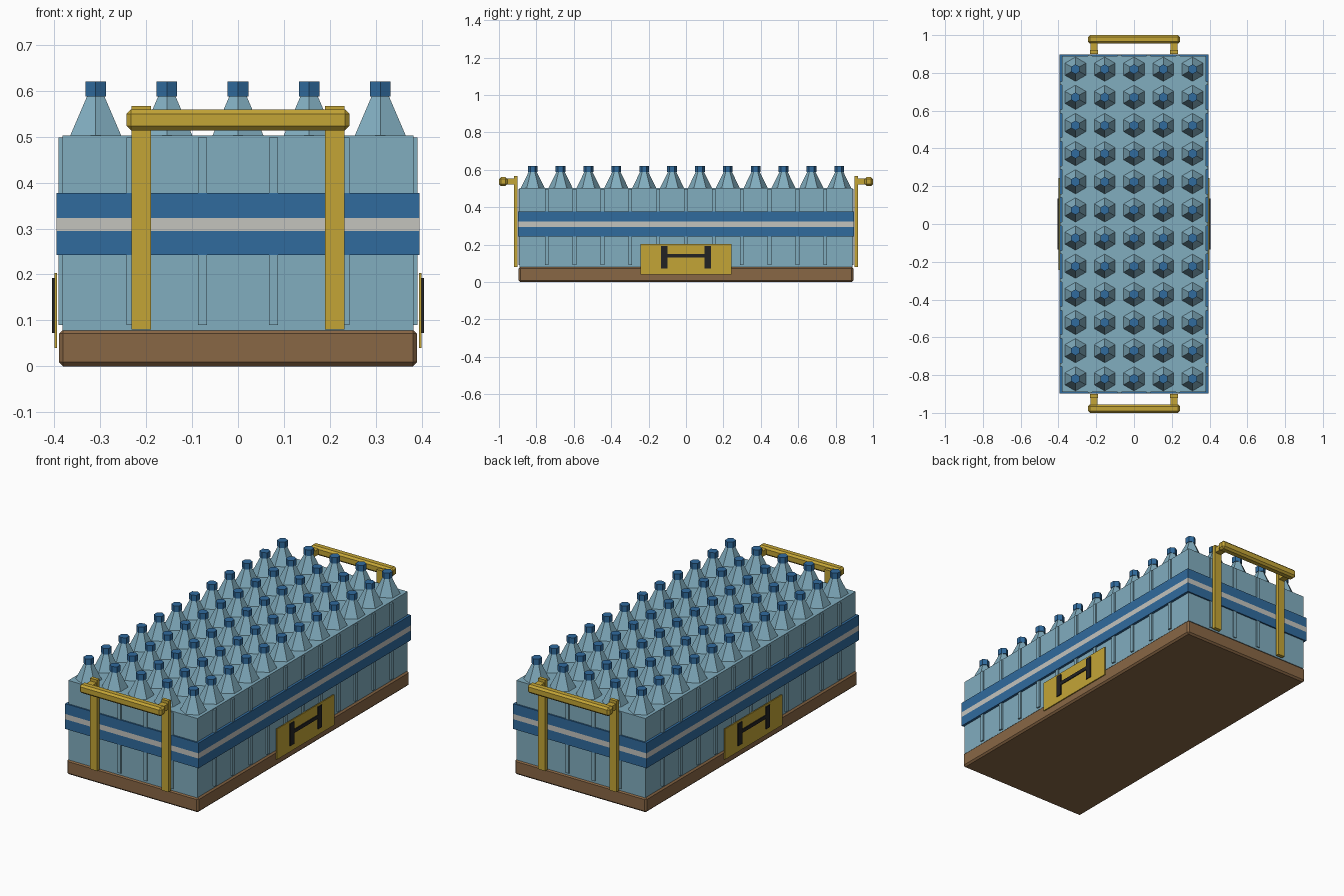
import bpy, bmesh, math
from mathutils import Matrix, Vector

if "Cube" in bpy.data.objects:
    bpy.data.objects.remove(bpy.data.objects["Cube"])


def material(name, rgb):
    m = bpy.data.materials.new(name)
    lin = [(c / 255 / 12.92) if c < 11 else ((c / 255 + 0.055) / 1.055) ** 2.4 for c in rgb]
    m.diffuse_color = (*lin, 1)
    m.use_nodes = True
    m.node_tree.nodes["Principled BSDF"].inputs["Base Color"].default_value = m.diffuse_color
    return m


PLASTIC = material("pale_blue_plastic", (129, 173, 191))
BLUE = material("label_blue", (48, 107, 158))
WHITE = material("stripe_grey_white", (196, 196, 190))
WOOD = material("brown_base", (137, 103, 69))
YELLOW = material("mustard_yellow", (196, 165, 54))
BLACK = material("black_marking", (34, 34, 36))


def finish(bm, name, mat):
    bmesh.ops.recalc_face_normals(bm, faces=bm.faces)
    me = bpy.data.meshes.new(name)
    bm.to_mesh(me)
    bm.free()
    me.materials.append(mat)
    ob = bpy.data.objects.new(name, me)
    bpy.context.collection.objects.link(ob)
    return ob


def add_box(bm, lo, hi):
    lo, hi = Vector(lo), Vector(hi)
    mat = Matrix.Translation((lo + hi) / 2) @ Matrix.Diagonal((*(hi - lo), 1))
    bmesh.ops.create_cube(bm, size=1, matrix=mat)


def boxes(name, mat, spans, bevel=0):
    bm = bmesh.new()
    for lo, hi in spans:
        add_box(bm, lo, hi)
    if bevel:
        bmesh.ops.bevel(bm, geom=bm.edges[:], offset=bevel, segments=1,
                        affect='EDGES', profile=0.5)
    return finish(bm, name, mat)


def flip(span, axis):
    """Mirror a box span across the plane of the given axis."""
    lo, hi = list(span[0]), list(span[1])
    lo[axis], hi[axis] = -hi[axis], -lo[axis]
    return tuple(lo), tuple(hi)


def both(spans, axis):
    return spans + [flip(s, axis) for s in spans]


# Base tray and the packed bottle body
boxes("base_tray", WOOD, [((-0.39, -0.895, 0), (0.39, 0.895, 0.08))], 0.009)
boxes("bottle_block", PLASTIC, [((-0.382, -0.89, 0.078), (0.382, 0.89, 0.503))])

# Vertical ribs between neighbouring bottles
DX, DY = 0.155, 0.149
ribs = []
for i in range(4):
    x = (i - 1.5) * DX
    ribs += both([((x - 0.01, -0.896, 0.09), (x + 0.01, -0.88, 0.498))], 1)
for j in range(11):
    y = (j - 5) * DY
    ribs += both([((0.375, y - 0.01, 0.09), (0.391, y + 0.01, 0.498))], 0)
boxes("bottle_ribs", PLASTIC, ribs)

# Wrapped label band with a pale stripe
for name, mat, z0, z1 in (("band_lower", BLUE, 0.243, 0.295),
                          ("band_stripe", WHITE, 0.295, 0.323),
                          ("band_upper", BLUE, 0.323, 0.378)):
    boxes(name, mat, [((-0.395, -0.898, z0), (0.395, 0.898, z1))])


# Six-sided bottle shoulders and caps in a 5 x 12 grid
def hex_grid(name, mat, r1, r2, z0, z1):
    bm = bmesh.new()
    for i in range(5):
        for j in range(12):
            pos = ((i - 2) * DX, (j - 5.5) * DY, (z0 + z1) / 2)
            bmesh.ops.create_cone(
                bm, cap_ends=True, segments=6, radius1=r1, radius2=r2, depth=z1 - z0,
                matrix=Matrix.Translation(pos))
            # turn so that a corner points along y
    for v in bm.verts:
        cx = round(v.co.x / DX) * DX
        cy = (round(v.co.y / DY - 0.5) + 0.5) * DY
        d = Vector((v.co.x - cx, v.co.y - cy))
        k = round((math.atan2(d.y, d.x) - math.pi / 2) / (math.pi / 3))
        a = math.pi / 2 + k * math.pi / 3
        v.co.x, v.co.y = cx + d.length * math.cos(a), cy + d.length * math.sin(a)
    return finish(bm, name, mat)


hex_grid("bottle_shoulders", PLASTIC, 0.064, 0.021, 0.503, 0.59)
hex_grid("bottle_caps", BLUE, 0.026, 0.026, 0.588, 0.62)

# Carrying handles at both ends: posts, brackets and grip bar
posts = both([((0.19, -0.92, 0.08), (0.232, -0.9, 0.567))], 0)
brackets = both([((0.193, -0.965, 0.522), (0.23, -0.915, 0.552))], 0)
boxes("handle_posts", YELLOW, both(posts, 1))
boxes("handle_brackets", YELLOW, both(brackets, 1))
boxes("handle_bars", YELLOW, both([((-0.243, -1.0, 0.514), (0.243, -0.955, 0.56))], 1), 0.01)

# Side plates with black markings
boxes("side_plates", YELLOW, both([((0.394, -0.243, 0.04), (0.4, 0.243, 0.203))], 0))
marks = [((0.399, -0.008 + s * 0.117 - 0.012 + 0.008 - 0.005, 0.073),
          (0.405, s * 0.117 + 0.017, 0.192)) for s in (-1, 1)]
marks.append(((0.399, -0.12, 0.13), (0.4045, 0.12, 0.149)))
boxes("side_plate_markings", BLACK, both(marks, 0))
